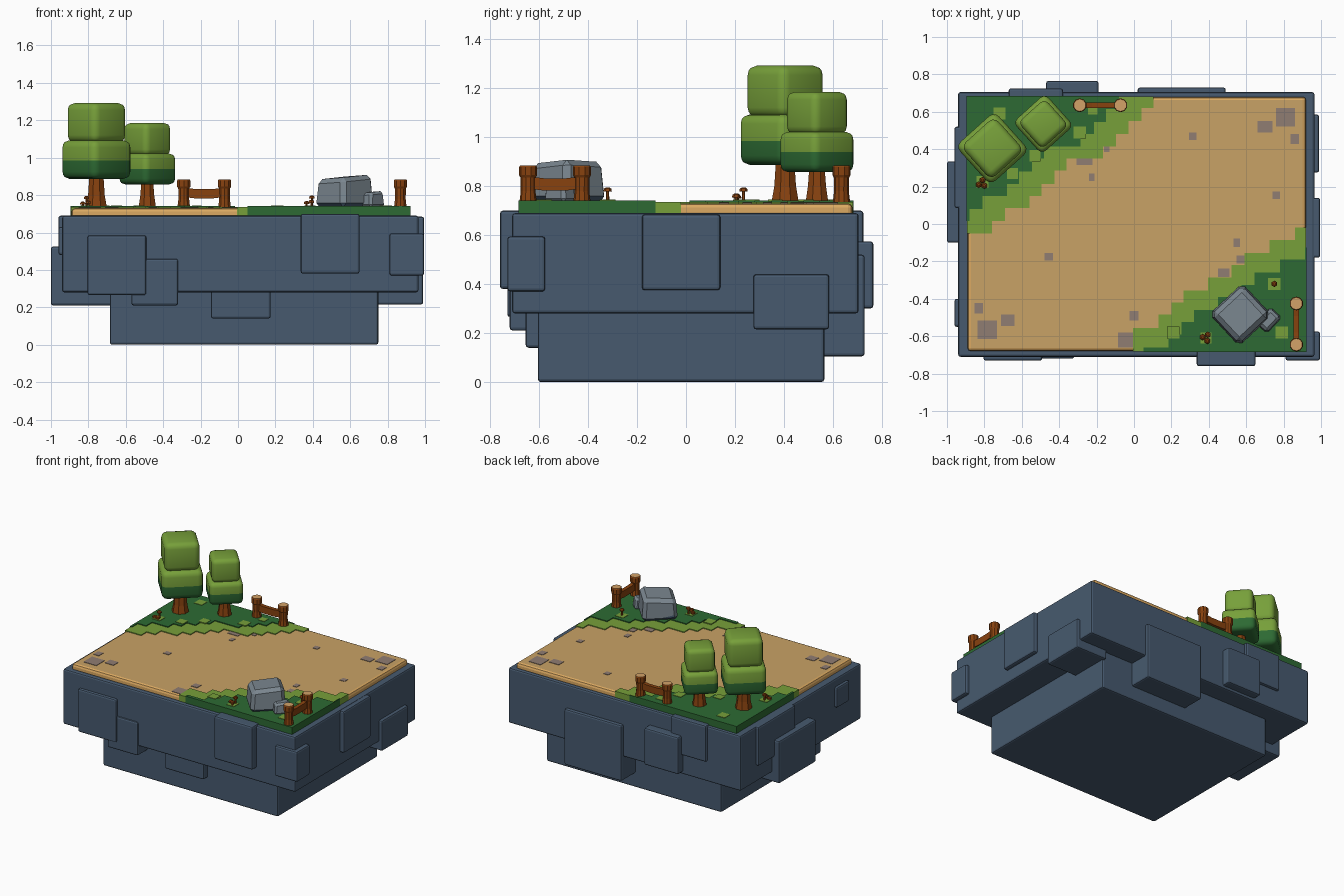
import bpy, bmesh, math
from mathutils import Matrix, Vector

if "Cube" in bpy.data.objects:
    bpy.data.objects.remove(bpy.data.objects["Cube"])


def material(name, hexa):
    lin = []
    for i in (0, 2, 4):
        c = int(hexa[i:i + 2], 16) / 255
        lin.append(c / 12.92 if c <= 0.04045 else ((c + 0.055) / 1.055) ** 2.4)
    m = bpy.data.materials.new(name)
    m.diffuse_color = (*lin, 1)
    m.use_nodes = True
    m.node_tree.nodes["Principled BSDF"].inputs["Base Color"].default_value = m.diffuse_color
    return m


SLATE = material("slate", "475a6f")
SAND = material("sand", "c9a266")
SAND_EDGE = material("sand_edge", "dcaa62")
PATCH = material("worn_patch", "907d72")
DARK = material("dark_green", "2d6a33")
LIGHT = material("light_green", "77a03a")
BROWN = material("bark_brown", "88420f")
CUT = material("cut_wood", "d3a268")
STONE = material("stone_grey", "7b8790")


def finish(bm, name, mats, rule=None, smooth=None):
    """Turn a bmesh into an object; rule(face) gives the material index."""
    bmesh.ops.recalc_face_normals(bm, faces=bm.faces)
    bm.normal_update()
    if rule:
        for f in bm.faces:
            f.material_index = rule(f)
    me = bpy.data.meshes.new(name)
    bm.to_mesh(me)
    bm.free()
    for m in mats:
        me.materials.append(m)
    ob = bpy.data.objects.new(name, me)
    bpy.context.collection.objects.link(ob)
    if smooth:
        bpy.ops.object.select_all(action='DESELECT')
        ob.select_set(True)
        bpy.context.view_layer.objects.active = ob
        bpy.ops.object.shade_smooth_by_angle(angle=math.radians(smooth))
    return ob


def add_box(bm, x0, x1, y0, y1, z0, z1):
    mat = Matrix.Translation(((x0 + x1) / 2, (y0 + y1) / 2, (z0 + z1) / 2)) @ \
        Matrix.Diagonal((x1 - x0, y1 - y0, z1 - z0, 1))
    bmesh.ops.create_cube(bm, size=1, matrix=mat)


def bevel(bm, width, segs=1):
    bmesh.ops.bevel(bm, geom=bm.edges[:], offset=width, segments=segs,
                    profile=0.5, affect='EDGES')


def box(name, dims, mats, width=0.012, segs=2, rule=None):
    bm = bmesh.new()
    add_box(bm, *dims)
    bevel(bm, width, segs)
    return finish(bm, name, mats, rule)


def lathe(bm, x, y, profile, n=8):
    """Stack rings of (radius, z) and close both ends."""
    rings = [[bm.verts.new((x + r * math.cos(2 * math.pi * (k + .5) / n),
                            y + r * math.sin(2 * math.pi * (k + .5) / n), z))
              for k in range(n)] for r, z in profile]
    for a, b in zip(rings, rings[1:]):
        for k in range(n):
            bm.faces.new((a[k], a[(k + 1) % n], b[(k + 1) % n], b[k]))
    bm.faces.new(rings[0][::-1])
    bm.faces.new(rings[-1])


# Rock base: two slabs and the blocks jutting from their sides
box("upper_rock_slab", (-.94, .965, -.71, .705, .28, .69), [SLATE])
box("lower_rock_slab", (-.685, .75, -.605, .565, 0, .32), [SLATE])
blocks = {
    "front": [(-.805, -.49, -.73, -.55, .265, .585), (-.57, -.32, -.72, -.55, .21, .46),
              (.335, .65, -.76, -.6, .38, .70), (.81, .995, -.73, -.575, .37, .595),
              (-.145, .175, -.655, -.55, .14, .32)],
    "right": [(.8, .995, -.18, .14, .375, .685), (.73, .99, .275, .585, .215, .44)],
    "back": [(.02, .49, .5, .73, .105, .52), (-.47, -.19, .6, .765, .30, .575),
             (-.67, -.38, .6, .725, .43, .70)],
    "left": [(-1, -.66, -.1, .335, .21, .525), (-.96, -.8, .085, .52, .4, .69),
             (-.96, -.8, -.55, -.40, .48, .63)],
}
for side, items in blocks.items():
    for i, d in enumerate(items):
        box(f"{side}_rock_block_{i + 1}", d, [SLATE])

# Sand top with a brighter rim
box("sand_ground", (-.89, .92, -.68, .68, .675, .73), [SAND, SAND_EDGE], .018, 2,
    lambda f: 0 if f.normal.z > .99 else 1)


# Grass corners with stepped edges
def grass(name, xs, ys, corner, shift, top, mat, grow):
    cx, cy = corner[0] + grow * (1 if corner[0] > 0 else -1), corner[1] + grow * (1 if corner[1] > 0 else -1)
    clampx = min if cx > 0 else max
    clampy = max if cy < 0 else min
    pts = []
    for i, y in enumerate(ys):
        for x in xs[i:i + 2]:
            p = (clampx(x + shift[0], cx), clampy(y + shift[1], cy))
            if not pts or p != pts[-1]:
                pts.append(p)
    # close the outline along the two straight outer sides
    ends = [(cx, pts[-1][1]), (cx, cy), (pts[0][0], cy)] if cx > 0 else \
        [(pts[-1][0], cy), (cx, cy), (cx, pts[0][1])]
    for p in ends:
        if p not in pts:
            pts.append(p)
    bm = bmesh.new()
    face = bm.faces.new([bm.verts.new((x, y, .68)) for x, y in pts])
    ext = bmesh.ops.extrude_face_region(bm, geom=[face])["geom"]
    bmesh.ops.translate(bm, vec=(0, 0, top - .68),
                        verts=[v for v in ext if isinstance(v, bmesh.types.BMVert)])
    finish(bm, name, [mat])


front_x = [-.005, .13, .2, .265, .395, .52, .59, .725, .86, .92]
front_y = [-.555, -.485, -.42, -.355, -.285, -.22, -.155, -.085, -.02]
back_x = [-.895, -.76, -.69, -.56, -.495, -.425, -.36, -.165, -.095, -.03, .04, .105]
back_y = [-.05, .015, .085, .15, .215, .285, .35, .415, .48, .55, .62]
for label, xs, ys, corner, shift in (
        ("front_right", front_x, front_y, (.92, -.682), (.055, -.105)),
        ("back_left", back_x, back_y, (-.892, .682), (-.12, .065))):
    grass(label + "_grass_rim", xs, ys, corner, (0, 0), .736, LIGHT, 0)
    grass(label + "_grass", xs, ys, corner, shift, .742, DARK, .003)


# Thin square patches on the sand and the grass
def patches(name, items, z0, z1, mat):
    bm = bmesh.new()
    for x, y, w, h in items:
        add_box(bm, x - w / 2, x + w / 2, y - h / 2, y + h / 2, z0, z1)
    finish(bm, name, [mat])


patches("worn_sand_patches", [
    (.81, .57, .1, .1), (.7, .52, .08, .06), (.86, .455, .045, .055), (.315, .47, .04, .04),
    (.76, .155, .04, .04), (.55, -.1, .035, .045), (.57, -.19, .045, .045), (.48, -.26, .06, .045),
    (-.455, -.175, .045, .04), (-.83, -.45, .045, .055), (-.785, -.565, .105, .1),
    (-.675, -.515, .07, .06), (0, -.49, .05, .05), (-.045, -.62, .08, .08),
    (-.265, .335, .085, .04), (-.225, .25, .03, .04), (-.145, .4, .03, .03)], .726, .733, PATCH)
patches("light_grass_patches", [
    (-.72, .59, .065, .065), (-.29, .49, .065, .065), (-.22, .61, .05, .05), (-.81, .225, .065, .065),
    (-.65, .27, .06, .06), (-.53, .365, .06, .06), (.21, -.58, .065, .065), (.385, -.61, .06, .06),
    (.75, -.32, .065, .065), (.79, -.58, .065, .065)], .738, .745, LIGHT)


# Trees: tapered trunk and two rounded foliage cubes turned to a diamond
def foliage(name, x, y, half, z0, z1, width, split=None):
    bm = bmesh.new()
    add_box(bm, -half, half, -half, half, z0, z1)
    bevel(bm, width, 3)
    if split:
        bmesh.ops.bisect_plane(bm, geom=bm.verts[:] + bm.edges[:] + bm.faces[:],
                               plane_co=(0, 0, split), plane_no=(0, 0, 1))
    bm.transform(Matrix.Translation((x, y, 0)) @ Matrix.Rotation(math.radians(42), 4, 'Z'))
    finish(bm, name, [LIGHT, DARK],
           lambda f: 1 if split and f.calc_center_median().z < split else 0, 40)


def tree(name, x, y, r, low, high, z, split, width):
    bm = bmesh.new()
    lathe(bm, x, y, [(r, .735), (r * .8, .80), (r * .66, z[0] + .03)])
    finish(bm, name + "_trunk", [BROWN])
    foliage(name + "_lower_foliage", x, y, low, z[0], z[1], width, split)
    foliage(name + "_upper_foliage", x, y, high, z[1] - .01, z[2], width)


tree("large_tree", -.757, .405, .06, .14, .12, (.887, 1.093, 1.292), .985, .038)
tree("small_tree", -.485, .535, .05, .115, .096, (.857, 1.022, 1.185), .94, .032)


# Fences: flared posts with pale cut tops, and one slightly sagging rail
def fence(name, a, b):
    for i, (x, y) in enumerate((a, b)):
        bm = bmesh.new()
        lathe(bm, x, y, [(.036, .73), (.03, .78), (.031, .835), (.037, .845), (.037, .878), (.033, .884)], 10)
        finish(bm, f"{name}_post_{i + 1}", [BROWN, CUT],
               lambda f: 1 if f.normal.z > .9 and f.calc_center_median().z > .87 else 0)
    a, b = Vector((*a, 0)), Vector((*b, 0))
    side = (b - a).normalized().cross(Vector((0, 0, 1))) * .014
    bm = bmesh.new()
    rings = []
    for t, sag in ((0, 0), (.3, .008), (.7, .008), (1, 0)):
        c = a.lerp(b, t) + Vector((0, 0, .815 - sag))
        rings.append([bm.verts.new(c + side * s + Vector((0, 0, h)))
                      for s, h in ((1, -.025), (1, .025), (-1, .025), (-1, -.025))])
    for p, q in zip(rings, rings[1:]):
        for k in range(4):
            bm.faces.new((p[k], p[(k + 1) % 4], q[(k + 1) % 4], q[k]))
    bm.faces.new(rings[0])
    bm.faces.new(rings[-1])
    finish(bm, name + "_rail", [BROWN])


fence("back_fence", (-.29, .635), (-.072, .635))
fence("right_fence", (.868, -.645), (.868, -.425))


# Boulders: chamfered, tapered blocks with a slate foot
def boulder(name, x, y, size, height, taper, angle, width, foot):
    bm = bmesh.new()
    add_box(bm, -size[0], size[0], -size[1], size[1], 0, height)
    for v in bm.verts:
        if v.co.z > 0:
            v.co.x *= taper
            v.co.y *= taper
            v.co.z += .08 * v.co.x - .05 * v.co.y
    bevel(bm, width)
    if foot:
        bmesh.ops.bisect_plane(bm, geom=bm.verts[:] + bm.edges[:] + bm.faces[:],
                               plane_co=(0, 0, foot), plane_no=(.2, .2, 1))
    bm.transform(Matrix.Translation((x, y, .735)) @ Matrix.Rotation(math.radians(angle), 4, 'Z'))
    finish(bm, name, [STONE, SLATE],
           lambda f: 1 if foot and f.calc_center_median().z < .735 + foot * .75 else 0)


boulder("large_boulder", .57, -.485, (.122, .118), .162, .9, 43, .024, .045)
boulder("small_boulder", .72, -.515, (.06, .042), .082, .85, 47, .014, 0)

# Mushrooms: thin stems with small domed caps
spots = [(-.83, .21, .765), (-.81, .235, .795), (-.80, .205, .77), (.75, -.32, .795),
         (.367, -.605, .768), (.395, -.592, .798), (.392, -.625, .775)]
for i, (x, y, z) in enumerate(spots):
    bm = bmesh.new()
    lathe(bm, x, y, [(.007, .735), (.006, z - .014), (.017, z - .016), (.015, z - .005), (.007, z)], 6)
    finish(bm, f"mushroom_{i + 1}", [BROWN])
